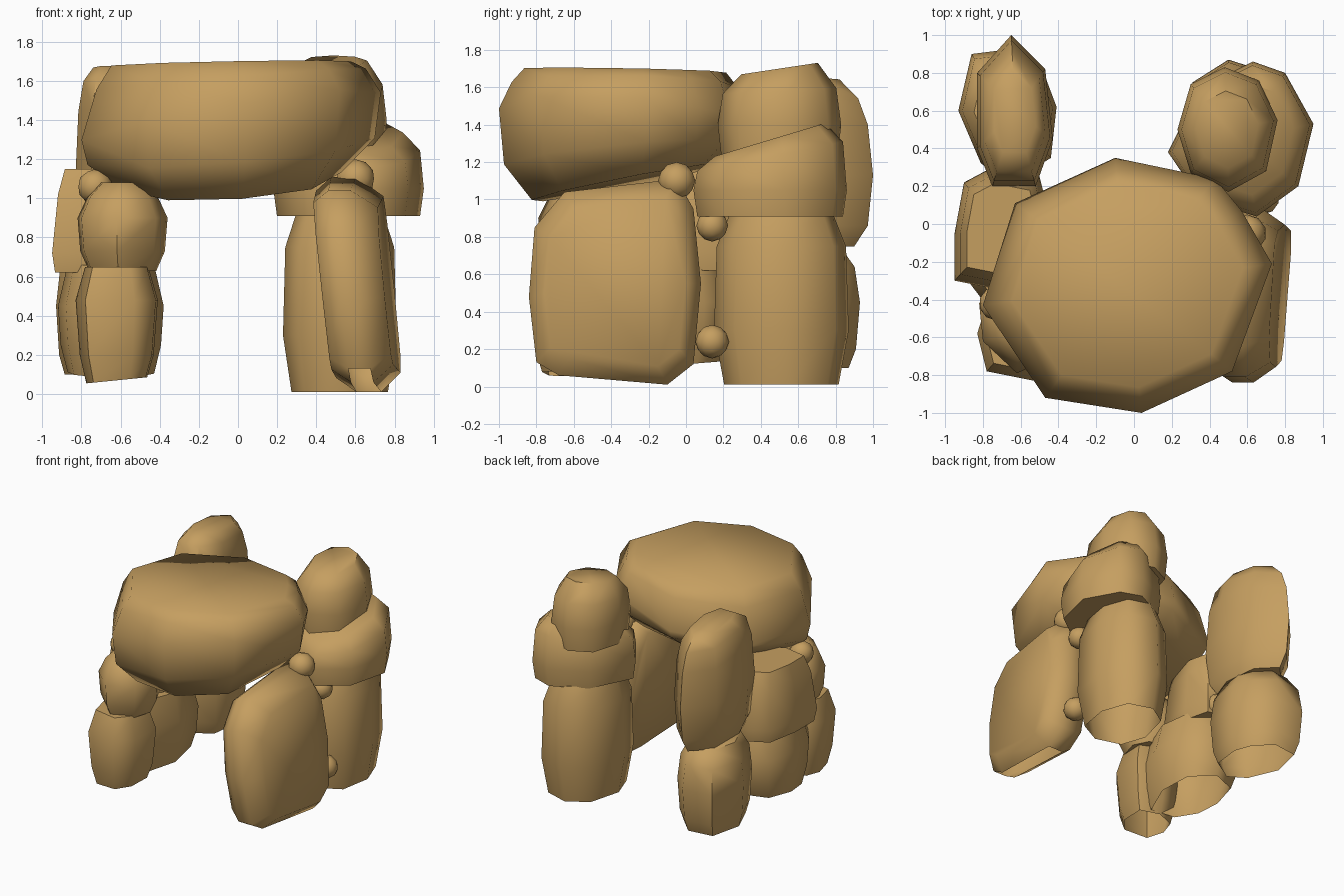
import bpy
import bmesh
from math import radians
from mathutils import Vector

default_cube = bpy.data.objects.get("Cube")
if default_cube:
    bpy.data.objects.remove(default_cube, do_unlink=True)

# Sandstone material shared by every rock
stone = bpy.data.materials.new("tan sandstone")
stone.use_nodes = True
stone_colour = (0.56, 0.345, 0.118, 1)
stone.diffuse_color = stone_colour
shader = stone.node_tree.nodes["Principled BSDF"]
shader.inputs["Base Color"].default_value = stone_colour
shader.inputs["Roughness"].default_value = 0.9


def finish(name, bm, hollow=False):
    """Turn a bmesh into a softly shaded stone, open underneath if hollow."""
    bmesh.ops.recalc_face_normals(bm, faces=bm.faces)
    bm.normal_update()
    if hollow:
        underside = [face for face in bm.faces if face.normal.z < -0.85]
        bmesh.ops.delete(bm, geom=underside, context="FACES")
    mesh = bpy.data.meshes.new(name)
    bm.to_mesh(mesh)
    bm.free()
    mesh.materials.append(stone)
    rock_object = bpy.data.objects.new(name, mesh)
    bpy.context.collection.objects.link(rock_object)
    bpy.ops.object.select_all(action="DESELECT")
    rock_object.select_set(True)
    bpy.context.view_layer.objects.active = rock_object
    bpy.ops.object.shade_smooth_by_angle(angle=radians(62))


def rock(name, outline, layers, axis="z", hollow=False):
    """Loft an outline through layers of (level, scale, slope_u, slope_v)."""
    bm = bmesh.new()
    points = [Vector(p) for p in outline]
    us, vs = zip(*outline)
    centre = Vector((min(us) + max(us), min(vs) + max(vs))) / 2
    rings = []
    for level, scale, *slope in layers:
        tilt = Vector(slope or (0, 0))
        ring = []
        for point in points:
            offset = (point - centre) * scale
            u, v = centre + offset
            height = level + tilt.dot(offset)
            place = (u, v, height) if axis == "z" else (height, u, v)
            ring.append(bm.verts.new(place))
        rings.append(ring)
    bm.faces.new(rings[0])
    bm.faces.new(rings[-1])
    count = len(points)
    for low, high in zip(rings, rings[1:]):
        for i in range(count):
            j = (i + 1) % count
            bm.faces.new((low[i], low[j], high[j], high[i]))
    finish(name, bm, hollow)


def pebble(name, place, radius):
    """Small rounded filler stone."""
    bm = bmesh.new()
    bmesh.ops.create_icosphere(bm, subdivisions=2, radius=radius)
    bmesh.ops.translate(bm, verts=bm.verts, vec=place)
    finish(name, bm)


# Large roof slab, thicker at the front
rock("capstone",
     [(-.1, .35), (.43, .24), (.57, .07), (.73, -.21), (.52, -.78),
      (.04, -1), (-.47, -.92), (-.8, -.43), (-.63, .11)],
     [(1.09, .74, .05, .19), (1.24, .96, .08, .09),
      (1.42, 1, .17, -.08), (1.61, .9, .08, -.02), (1.69, .8, .02, -.02)])

# Broad upright on the +x side, leaning inward
rock("left_front_upright",
     [(-.84, .48), (-.81, .85), (-.65, 1.04), (-.05, 1.11), (.04, .95),
      (.08, .55), (.04, .12), (-.1, .01), (-.68, .06), (-.8, .13)],
     [(.44, .87, .04, -.11), (.53, 1, .04, -.12),
      (.65, 1, .06, -.12), (.77, .82, .07, -.1)], axis="x", hollow=True)

# Three stacked stones at the back on the +x side
rock("left_back_base",
     [(.23, .45), (.31, .22), (.55, .15), (.76, .26), (.81, .55),
      (.72, .8), (.5, .87), (.31, .75)],
     [(.01, .85), (.3, 1), (.75, .96), (.92, .77)], hollow=True)
rock("left_back_middle",
     [(.18, .38), (.35, .72), (.63, .86), (.8, .8), (.95, .53),
      (.87, .2), (.65, .04), (.35, .13)],
     [(.91, .95), (1.05, 1), (1.23, .95, 0, .2), (1.32, .72, 0, .3)])
rock("left_back_top",
     [(.23, .5), (.3, .27), (.5, .17), (.7, .28), (.76, .55),
      (.66, .76), (.48, .83), (.3, .74)],
     [(1.22, .94), (1.4, 1), (1.58, .92, 0, .05), (1.7, .62, 0, .15)])

# Two stacked stones at the back on the -x side
rock("right_back_base",
     [(-.93, .6), (-.86, .9), (-.62, .93), (-.47, .78), (-.41, .62),
      (-.44, .35), (-.65, .22), (-.81, .32)],
     [(.1, .83), (.2, .94), (.45, 1), (.64, .92), (.76, .68)], hollow=True)
rock("right_back_top",
     [(-.65, 1), (-.47, .82), (-.43, .45), (-.52, .2), (-.75, .2),
      (-.83, .4), (-.83, .8)],
     [(.75, .75), (.86, .93), (1.13, 1), (1.43, .93, 0, -.08),
      (1.58, .8, 0, -.12), (1.66, .55, 0, -.08)])

# Middle pair on the -x side
rock("right_middle_base",
     [(-.92, -.08), (-.86, .18), (-.62, .27), (-.42, .1), (-.38, -.2),
      (-.5, -.5), (-.75, -.47), (-.88, -.3)],
     [(.11, .82, 0, .08), (.25, .95), (.45, 1), (.66, .82)], hollow=True)
rock("right_middle_top",
     [(-.95, -.05), (-.9, .22), (-.75, .3), (-.5, .25), (-.45, .05),
      (-.5, -.25), (-.7, -.35), (-.95, -.3)],
     [(.62, .94), (.72, 1), (1.02, .88), (1.15, .74)])

# Front pair on the -x side
rock("right_front_base",
     [(-.83, -.58), (-.78, -.78), (-.53, -.83), (-.42, -.7),
      (-.41, -.45), (-.6, -.36), (-.78, -.42)],
     [(.07, .74, .1, 0), (.2, .9), (.48, 1), (.65, .77)], hollow=True)
rock("right_front_top",
     [(-.82, -.42), (-.8, -.62), (-.62, -.79), (-.42, -.7),
      (-.36, -.5), (-.44, -.34), (-.7, -.3)],
     [(.63, .75), (.73, .94), (.9, 1), (1.01, .78), (1.08, .48)])

# Small stones wedged in the gaps
pebble("left_upper_pebble", (.6, -.05, 1.1), .1)
pebble("left_middle_pebble", (.64, .14, .86), .085)
pebble("left_lower_pebble", (.68, .14, .24), .09)
pebble("right_front_pebble", (-.73, -.42, 1.06), .09)
pebble("right_back_pebble", (-.6, .24, .7), .09)
